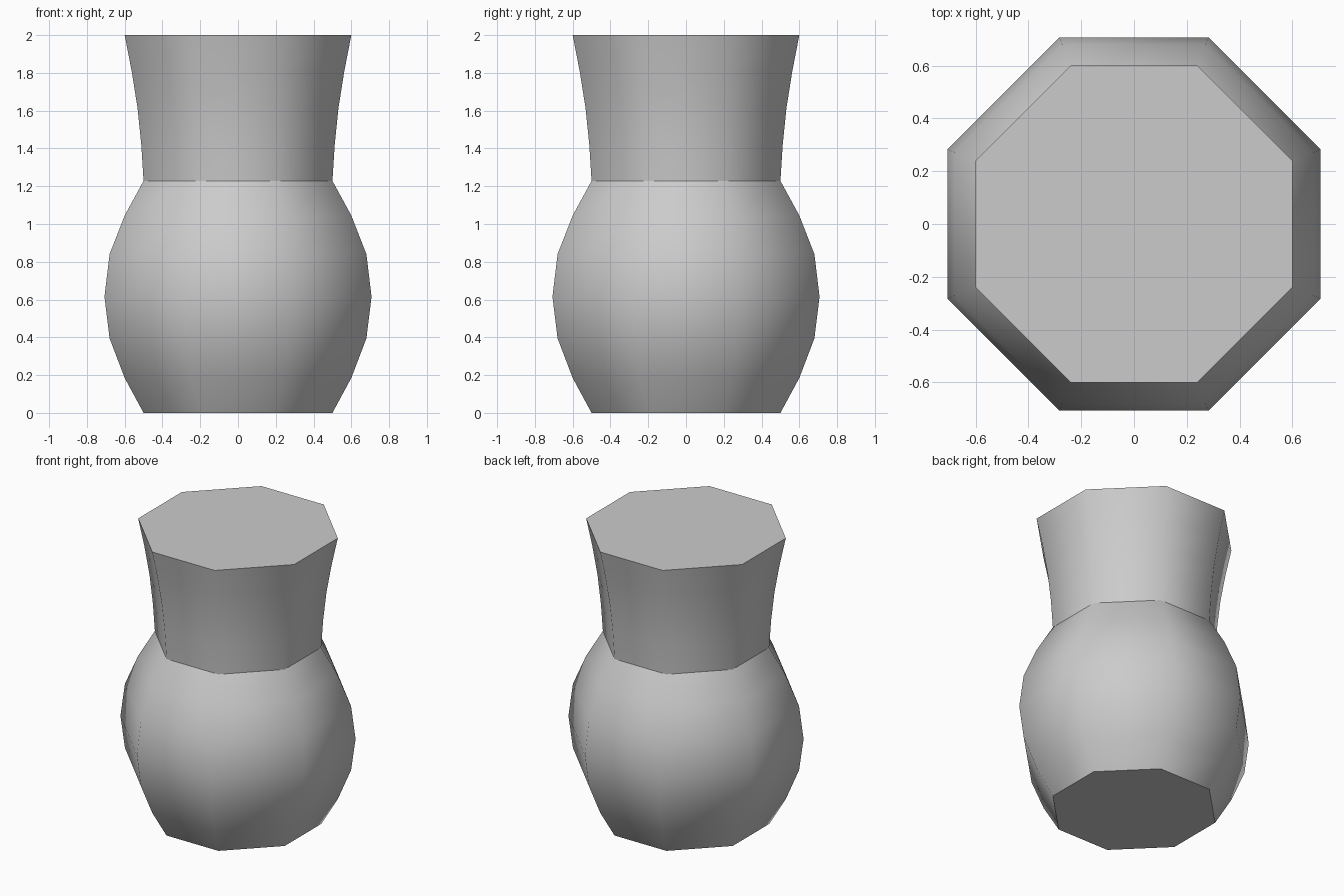
import bpy
import bmesh
import math

if "Cube" in bpy.data.objects:
    bpy.data.objects.remove(bpy.data.objects["Cube"])

# Chamfered-square (eight-sided) cross-section, scaled by its half width
SECTION = [(1, -.4), (1, .4), (.4, 1), (-.4, 1),
           (-1, .4), (-1, -.4), (-.4, -1), (.4, -1)]


def loft(name, profile, cap):
    """Stack sections along a (half width, height) profile and cap one end."""
    bm = bmesh.new()
    rings = [[bm.verts.new((x * r, y * r, z)) for x, y in SECTION]
             for r, z in profile]
    n = len(SECTION)
    for lower, upper in zip(rings, rings[1:]):
        for i in range(n):
            j = (i + 1) % n
            bm.faces.new((lower[i], lower[j], upper[j], upper[i]))
    bm.faces.new(rings[-1] if cap == "top" else rings[0][::-1])
    mesh = bpy.data.meshes.new(name)
    bm.to_mesh(mesh)
    bm.free()
    obj = bpy.data.objects.new(name, mesh)
    bpy.context.collection.objects.link(obj)
    bpy.ops.object.select_all(action='DESELECT')
    obj.select_set(True)
    bpy.context.view_layer.objects.active = obj
    bpy.ops.object.shade_smooth_by_angle(angle=math.radians(55))
    return obj


# Bulging lower body with flat base
loft("vase_body", [(.5, 0), (.6, .185), (.68, .395), (.707, .615),
                   (.68, .84), (.6, 1.045), (.5, 1.228)], "bottom")

# Flared neck with closed flat top
loft("vase_neck", [(.5, 1.228), (.512, 1.42), (.532, 1.615),
                   (.563, 1.81), (.6, 2)], "top")
